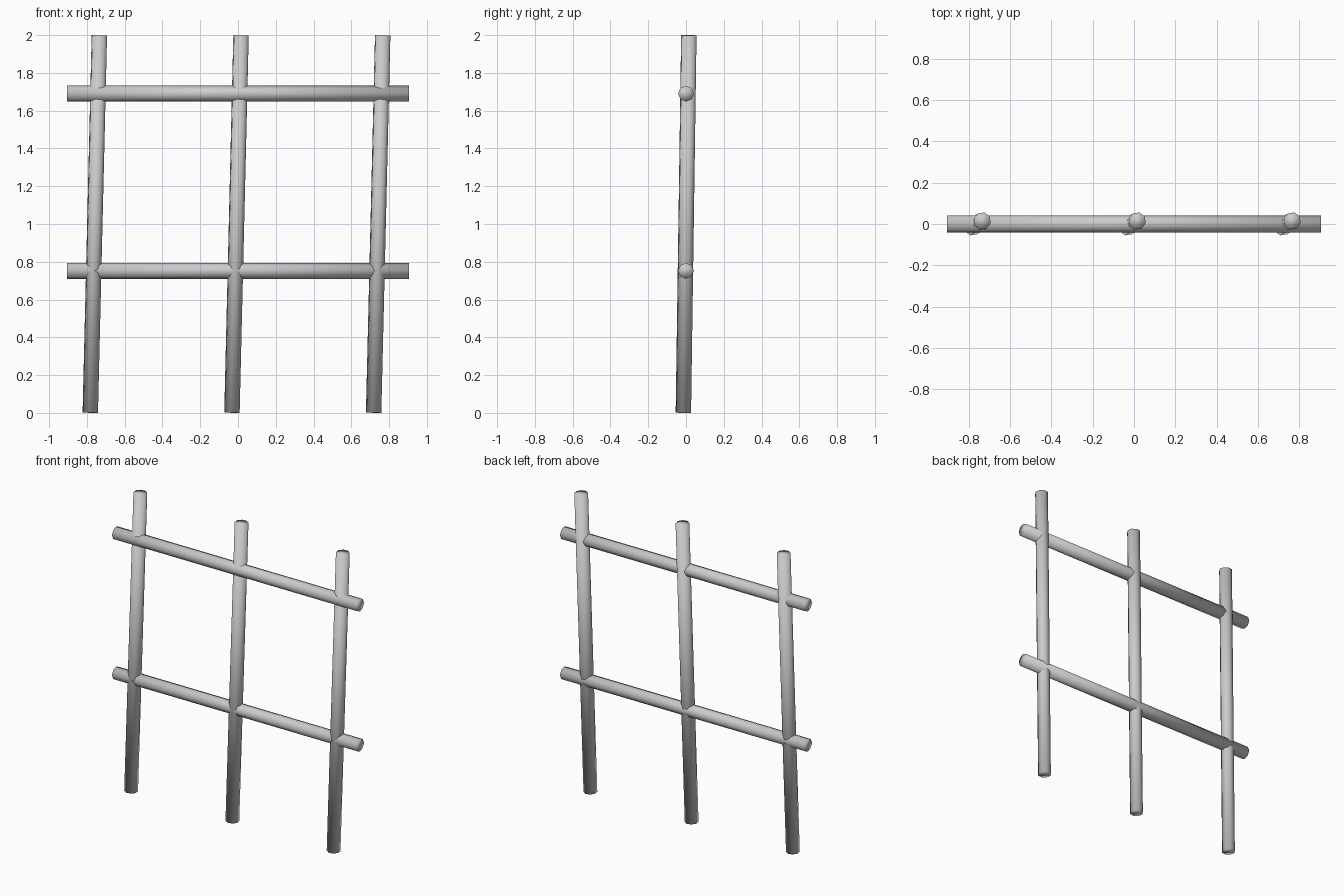
import bpy
from mathutils import Vector

if "Cube" in bpy.data.objects:
    bpy.data.objects.remove(bpy.data.objects["Cube"])

RADIUS = 0.042
SIDES = 8

# single flat grey for the bars
grey = bpy.data.materials.new("plain grey")
grey.diffuse_color = (0.6, 0.6, 0.6, 1)
grey.use_nodes = True
grey.node_tree.nodes["Principled BSDF"].inputs["Base Color"].default_value = grey.diffuse_color


def bar(name, start, end, radius=RADIUS):
    """Round bar between two points, smooth across its caps."""
    start, end = Vector(start), Vector(end)
    axis = end - start
    bpy.ops.mesh.primitive_cylinder_add(
        vertices=SIDES, radius=radius, depth=axis.length,
        location=(start + end) / 2,
        rotation=axis.to_track_quat('Z', 'Y').to_euler())
    obj = bpy.context.object
    obj.name = name
    obj.data.materials.append(grey)
    bpy.ops.object.shade_smooth()
    return obj


# three slightly leaning uprights
for name, x in (("left_post", -0.758), ("middle_post", -0.008), ("right_post", 0.742)):
    bar(name, (x - 0.024, -0.014, 0.001), (x + 0.024, 0.015, 1.999))

# two level crossbars passing through the uprights
for name, z in (("lower_rail", 0.752), ("upper_rail", 1.69)):
    bar(name, (-0.904, 0, z), (0.904, 0, z))
